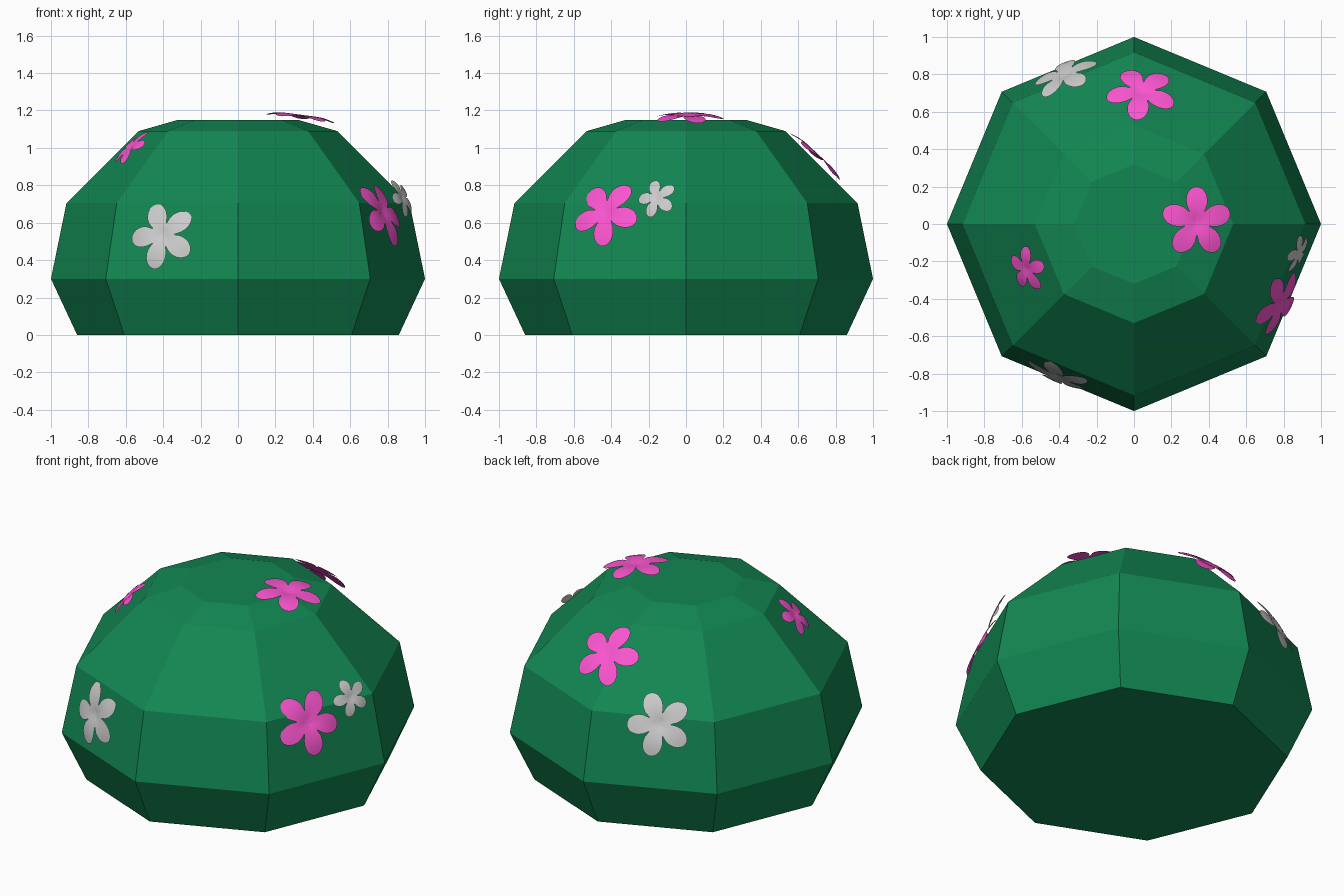
import bpy
from math import sin, cos, pi, radians
from mathutils import Vector, Matrix

if "Cube" in bpy.data.objects:
    bpy.data.objects.remove(bpy.data.objects["Cube"])


def material(name, rgb):
    m = bpy.data.materials.new(name)
    m.diffuse_color = (*rgb, 1)
    m.use_nodes = True
    m.node_tree.nodes["Principled BSDF"].inputs["Base Color"].default_value = m.diffuse_color
    return m


def make_object(name, verts, faces, mat=None, smooth=False):
    mesh = bpy.data.meshes.new(name)
    mesh.from_pydata(verts, [], faces)
    if mat:
        mesh.materials.append(mat)
    for p in mesh.polygons:
        p.use_smooth = smooth
    mesh.update()
    ob = bpy.data.objects.new(name, mesh)
    bpy.context.collection.objects.link(ob)
    return ob


green = material("leaf_green", (0.006, 0.24, 0.085))
pink = material("petal_pink", (0.95, 0.09, 0.62))

# Bush: eight-sided dome lathed from (radius, height) rings
SIDES = 8
rings = [(0.86, 0), (1, 0.3), (0.917, 0.705), (0.53, 1.09), (0.32, 1.15)]
verts = [(r * cos(2 * pi * i / SIDES), r * sin(2 * pi * i / SIDES), z)
         for r, z in rings for i in range(SIDES)]
faces = [(k * SIDES + i, k * SIDES + (i + 1) % SIDES,
          (k + 1) * SIDES + (i + 1) % SIDES, (k + 1) * SIDES + i)
         for k in range(len(rings) - 1) for i in range(SIDES)]
faces.append(tuple(reversed(range(SIDES))))
faces.append(tuple((len(rings) - 1) * SIDES + i for i in range(SIDES)))
make_object("bush", verts, faces, green)


def flower(name, center, azimuth, elevation, roll, radius, mat=None):
    """Five arched petals facing the given direction; roll aims one petal."""
    az, el = radians(azimuth), radians(elevation)
    n = Vector((cos(el) * cos(az), cos(el) * sin(az), sin(el)))
    u = Vector((-sin(az), cos(az), 0))
    frame = Matrix((u, n.cross(u), n)).transposed()
    steps, levels = 70, 5
    pts = [Vector((0, 0, 0))]
    for k in range(1, levels + 1):
        for i in range(steps):
            a = 2 * pi * i / steps
            r = k / levels * (0.36 + 0.64 * abs(cos(2.5 * a)) ** 0.75)
            lift = 0.3 * r - 0.35 * r * r
            t = a + radians(roll)
            pts.append(Vector((r * cos(t), r * sin(t), lift)))
    fs = [(0, 1 + i, 1 + (i + 1) % steps) for i in range(steps)]
    for k in range(levels - 1):
        b = 1 + k * steps
        for i in range(steps):
            j = (i + 1) % steps
            fs.append((b + i, b + steps + i, b + steps + j, b + j))
    c = Vector(center)
    make_object(name, [c + frame @ (p * radius) for p in pts], fs, mat, True)


# Flowers scattered over the bush
flower("front_white_flower", (-0.40, -0.81, 0.53), -112.5, 14, 184, 0.185)
flower("back_white_flower", (-0.37, 0.79, 0.67), 114, 25, 184, 0.185)
flower("small_white_flower", (0.875, -0.155, 0.73), -24, 22, 182, 0.11)
flower("top_pink_flower", (0.335, 0.01, 1.165), 0, 82.5, 0, 0.19, pink)
flower("right_pink_flower", (0.77, -0.425, 0.65), -27, 25, -85, 0.19, pink)
flower("back_pink_flower", (0.04, 0.70, 0.955), 90, 47, 9, 0.19, pink)
flower("small_pink_flower", (-0.57, -0.24, 1.0), 202, 44, 12, 0.125, pink)
